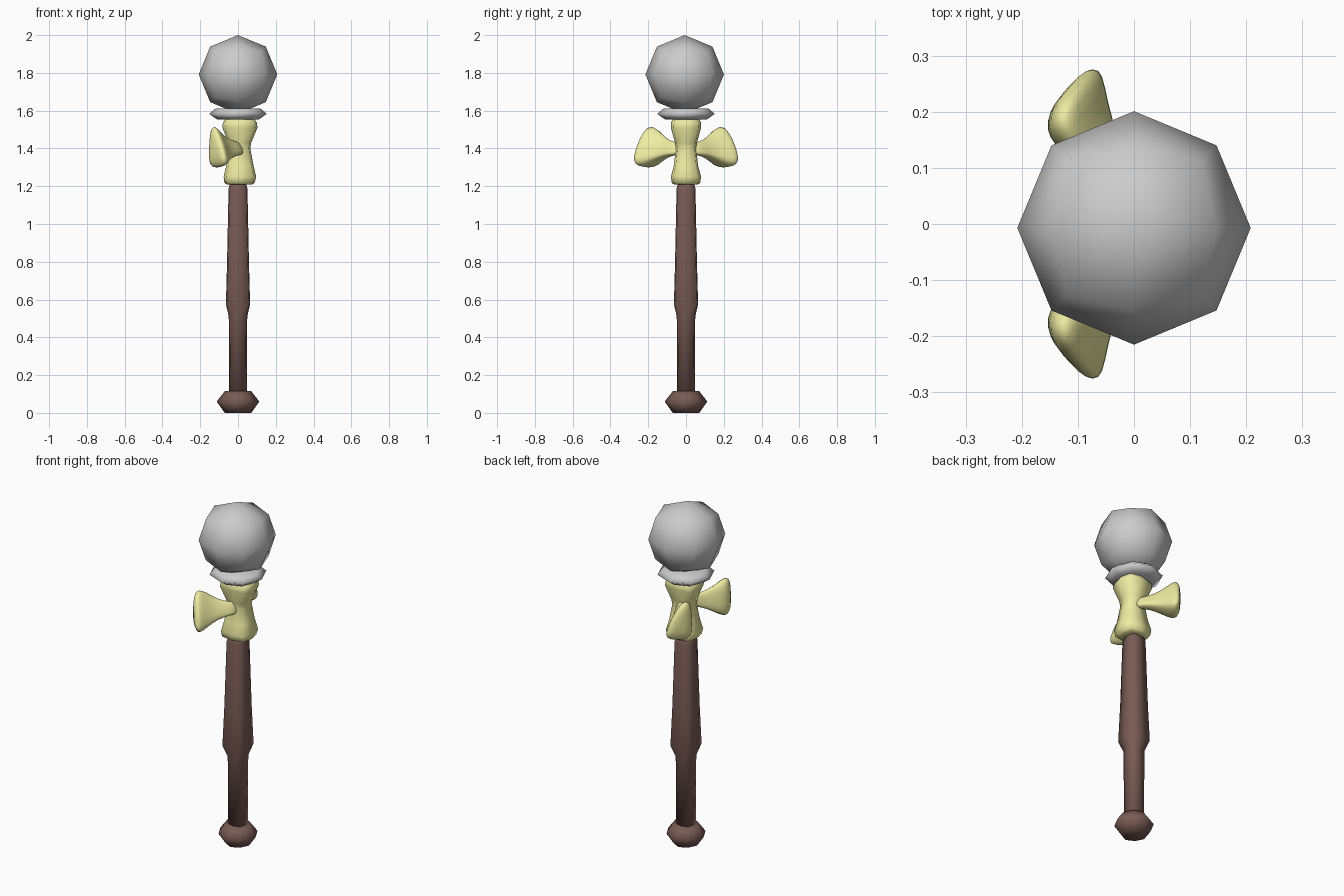
import bpy, bmesh
from mathutils import Vector

if "Cube" in bpy.data.objects:
    bpy.data.objects.remove(bpy.data.objects["Cube"])


def material(name, rgb):
    m = bpy.data.materials.new(name)
    m.diffuse_color = (*rgb, 1)
    m.use_nodes = True
    m.node_tree.nodes["Principled BSDF"].inputs["Base Color"].default_value = m.diffuse_color
    return m


BROWN = material("brown wood", (0.19, 0.105, 0.09))
YELLOW = material("pale yellow", (0.86, 0.84, 0.36))


def finish(name, bm, mat=None):
    bmesh.ops.recalc_face_normals(bm, faces=bm.faces[:])
    for f in bm.faces:
        f.smooth = True
    me = bpy.data.meshes.new(name)
    bm.to_mesh(me)
    bm.free()
    ob = bpy.data.objects.new(name, me)
    bpy.context.collection.objects.link(ob)
    if mat:
        me.materials.append(mat)
    return ob


def loft(name, sections, mat=None):
    """Skin closed sections of equal point count and cap both ends."""
    bm = bmesh.new()
    rings = [[bm.verts.new(p) for p in s] for s in sections]
    n = len(rings[0])
    for a, b in zip(rings, rings[1:]):
        for i in range(n):
            j = (i + 1) % n
            bm.faces.new((a[i], a[j], b[j], b[i]))
    bm.faces.new(rings[0])
    bm.faces.new(rings[-1])
    return finish(name, bm, mat)


def octagon(z, rx, ry, k=0.71, cx=0.0):
    """Eight points: four on the axes, four corners at fraction k (1 = square)."""
    unit = [(1, 0), (k, k), (0, 1), (-k, k), (-1, 0), (-k, -k), (0, -1), (k, -k)]
    return [(cx + rx * x, ry * y, z) for x, y in unit]


def column(name, rows, mat=None):
    return loft(name, [octagon(*r) for r in rows], mat)


# Handle: slim grip, squarer tapered upper shaft
column("handle", [
    (0.09, 0.048, 0.048, 0.79), (0.51, 0.049, 0.049, 0.8),
    (0.575, 0.064, 0.064, 0.93), (0.80, 0.058, 0.058, 0.9),
    (1.185, 0.05, 0.05, 0.87), (1.215, 0.043, 0.043, 0.85)], BROWN)

# Pommel
column("pommel", [
    (0.0, 0.07, 0.07, 0.66), (0.06, 0.113, 0.113, 0.66),
    (0.115, 0.07, 0.07, 0.66)], BROWN)

# Yellow waisted socket
column("socket", [
    (1.208, 0.065, 0.06, 0.8, 0.008), (1.217, 0.08, 0.075, 0.84, 0.008),
    (1.25, 0.086, 0.08, 0.85, 0.01), (1.31, 0.072, 0.064, 0.85, 0.01),
    (1.40, 0.055, 0.054, 0.85, 0.01), (1.43, 0.06, 0.058, 0.85, 0.01),
    (1.51, 0.093, 0.08, 0.85, 0.01), (1.535, 0.09, 0.08, 0.84, 0.01),
    (1.558, 0.076, 0.07, 0.8, 0.01)], YELLOW)

# Collar under the ball
column("collar", [
    (1.553, 0.11, 0.11), (1.583, 0.153, 0.153), (1.612, 0.118, 0.118)])

# Ball: once-divided cube pushed out to a sphere
bm = bmesh.new()
bmesh.ops.create_cube(bm, size=2)
bmesh.ops.subdivide_edges(bm, edges=bm.edges[:], cuts=1, use_grid_fill=True)
for v in bm.verts:
    v.co = v.co.normalized() * 0.208 + Vector((0, -0.007, 1.792))
finish("ball", bm)

# Flared side wings: teardrop outline (u across, w up) swept outward
OUTLINE = [(-0.035, 0.115), (0.0, 0.09), (0.045, 0.02), (0.075, -0.06),
           (0.07, -0.092), (0.02, -0.107), (-0.05, -0.11), (-0.072, -0.08),
           (-0.07, 0.0), (-0.062, 0.09)]
PATH = [(0.02, 0.03, 0.32), (0.0, 0.075, 0.32), (-0.052, 0.122, 0.5),
        (-0.088, 0.172, 0.88), (-0.104, 0.212, 1.05), (-0.114, 0.23, 0.92),
        (-0.122, 0.24, 0.5)]


def wing(name, side):
    secs = [[(x + 0.65 * u * s, side * (y + 0.76 * u * s),
              1.395 + 0.012 * s + w * s) for u, w in OUTLINE]
            for x, y, s in PATH]
    ob = loft(name, secs, YELLOW)
    ob.modifiers.new("smooth", 'SUBSURF').levels = 1
    ob.modifiers["smooth"].render_levels = 1


wing("wing_back", 1)
wing("wing_front", -1)
